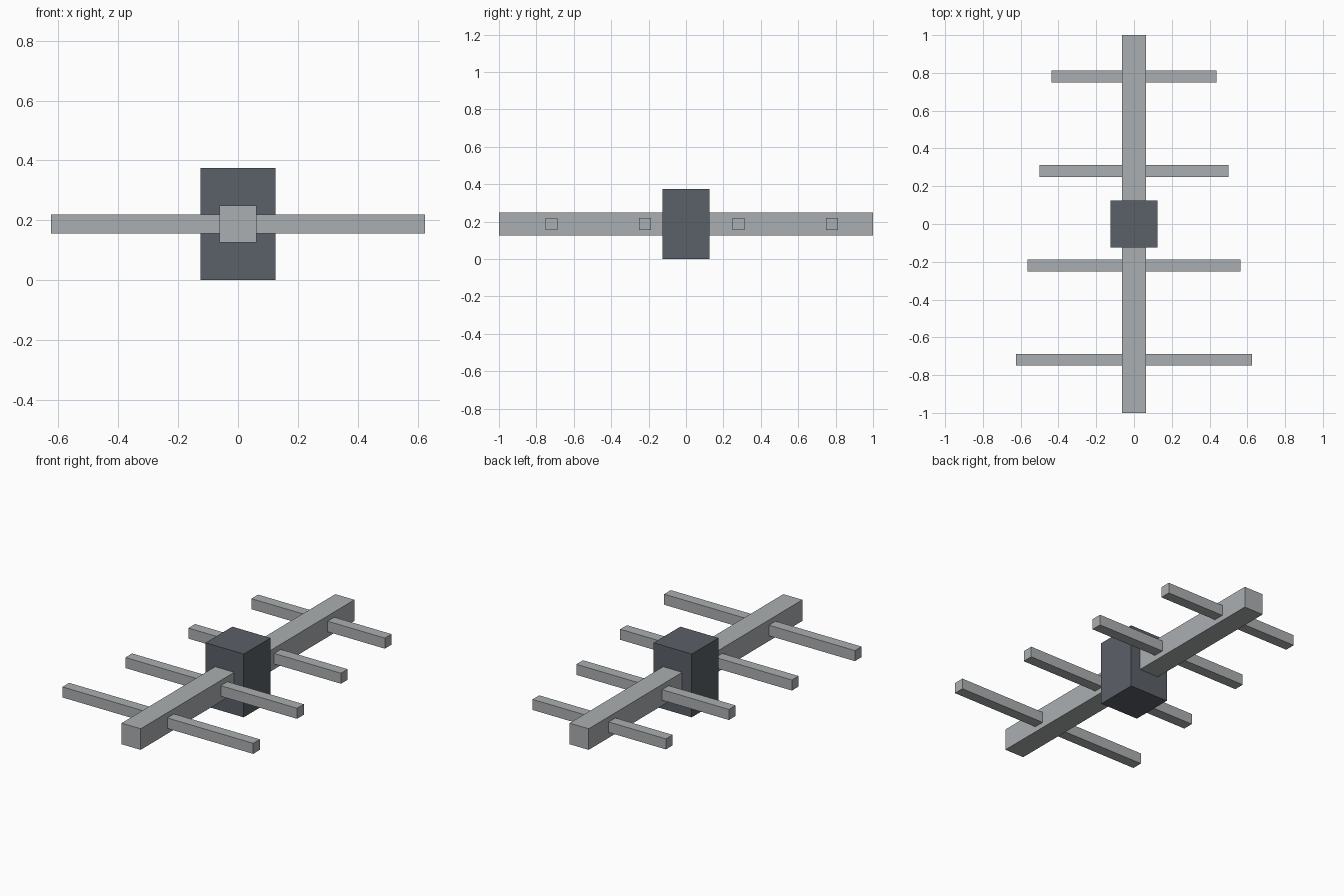
import bpy

# Remove the default cube only
default = bpy.data.objects.get("Cube")
if default:
    bpy.data.objects.remove(default, do_unlink=True)


def make_material(name, rgb):
    mat = bpy.data.materials.new(name)
    mat.use_nodes = True
    color = (*rgb, 1.0)
    mat.diffuse_color = color
    mat.node_tree.nodes["Principled BSDF"].inputs["Base Color"].default_value = color
    return mat


def make_box(name, size, center, mat):
    bpy.ops.mesh.primitive_cube_add(size=1, location=center)
    obj = bpy.context.object
    obj.name = obj.data.name = name
    obj.scale = size
    bpy.ops.object.transform_apply(location=False, rotation=False, scale=True)
    obj.data.materials.append(mat)
    return obj


light_metal = make_material("light grey metal", (0.41, 0.43, 0.44))
dark_metal = make_material("dark slate grey", (0.105, 0.119, 0.138))

AXIS_Z = 0.1875      # shared height of boom and rods
ROD = 0.0625         # rod thickness

# Long boom running front to back
make_box("boom", (2 * ROD, 2, 2 * ROD), (0, 0, AXIS_Z), light_metal)

# Central mounting block
make_box("mount_block", (0.25, 0.25, 0.375), (0, 0, AXIS_Z), dark_metal)

# Cross rods, evenly spaced and shortening towards the back
for i in range(4):
    length = 1.25 - 0.125 * i
    make_box(f"cross_rod_{i + 1}", (length, ROD, ROD),
             (0, -0.719 + 0.5 * i, AXIS_Z), light_metal)
